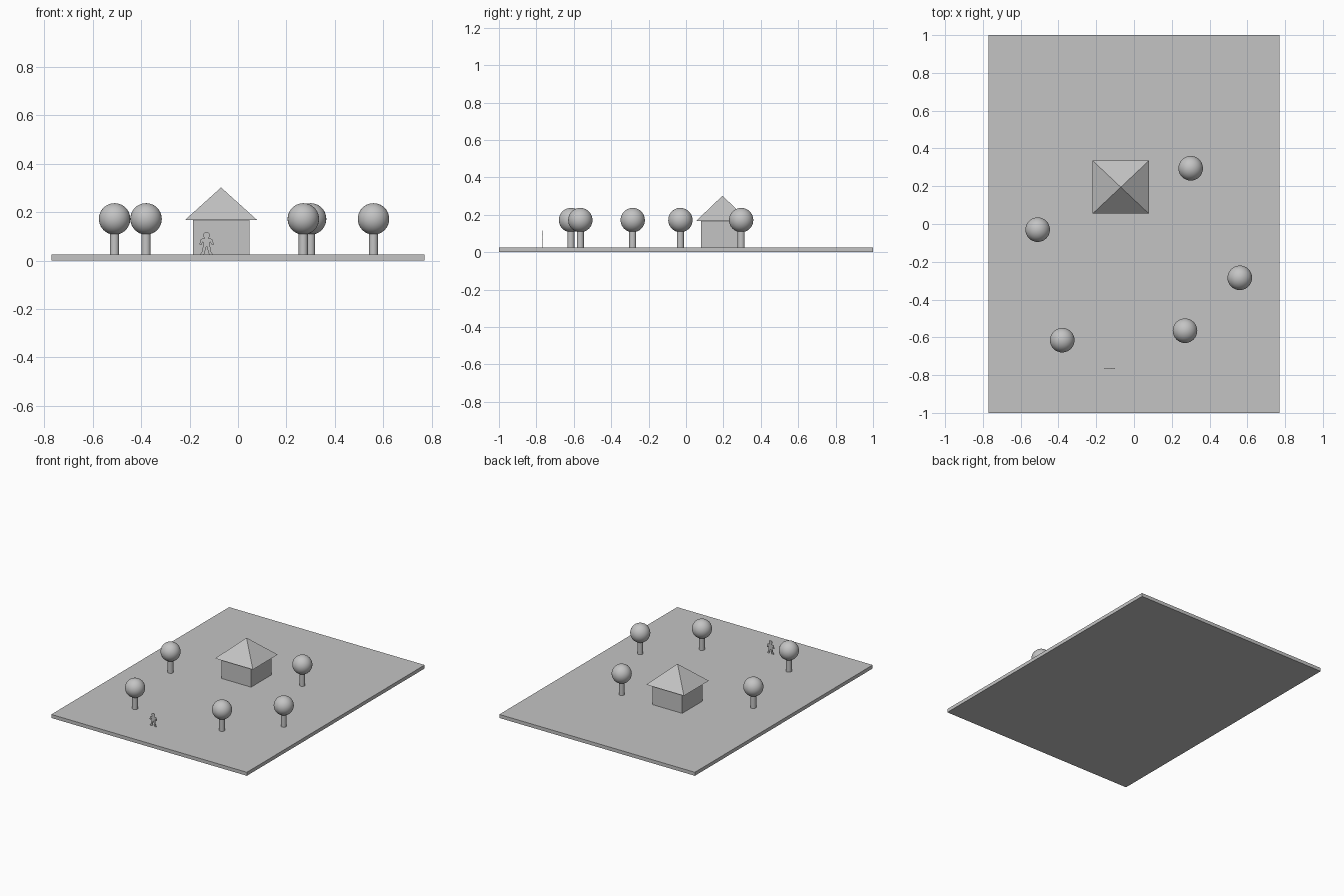
import bpy
import bmesh
import math
from mathutils import Matrix

old = bpy.data.objects.get("Cube")
if old:
    bpy.data.objects.remove(old, do_unlink=True)

grey = bpy.data.materials.new("plain_grey")
grey.use_nodes = True
COLOUR = (0.55, 0.55, 0.55, 1)
grey.diffuse_color = COLOUR
grey.node_tree.nodes["Principled BSDF"].inputs["Base Color"].default_value = COLOUR

GROUND = 0.025


def finish(name, bm, smooth=False):
    bmesh.ops.recalc_face_normals(bm, faces=bm.faces)
    mesh = bpy.data.meshes.new(name)
    bm.to_mesh(mesh)
    bm.free()
    mesh.materials.append(grey)
    obj = bpy.data.objects.new(name, mesh)
    bpy.context.collection.objects.link(obj)
    if smooth:
        bpy.ops.object.select_all(action="DESELECT")
        obj.select_set(True)
        bpy.context.view_layer.objects.active = obj
        bpy.ops.object.shade_smooth_by_angle(angle=math.radians(40))
    return obj


def box(name, size, centre):
    bm = bmesh.new()
    bmesh.ops.create_cube(bm, size=1)
    bmesh.ops.scale(bm, vec=size, verts=bm.verts)
    bmesh.ops.translate(bm, vec=centre, verts=bm.verts)
    return finish(name, bm)


def tree(index, x, y):
    trunk = bmesh.new()
    bmesh.ops.create_cone(trunk, cap_ends=True, segments=24, radius1=0.019,
                          radius2=0.019, depth=0.1,
                          matrix=Matrix.Translation((x, y, GROUND + 0.05)))
    finish(f"tree_trunk_{index}", trunk, True)
    crown = bmesh.new()
    bmesh.ops.create_uvsphere(crown, u_segments=32, v_segments=20, radius=0.065,
                              matrix=Matrix.Translation((x, y, 0.172)))
    finish(f"tree_crown_{index}", crown, True)


# Ground slab
box("ground", (1.54, 2, GROUND), (0, 0, GROUND / 2))

# House: square walls under an overhanging pyramid roof
HX, HY = -0.07, 0.195
box("house_walls", (0.234, 0.23, 0.143), (HX, HY, GROUND + 0.0715))
roof = bmesh.new()
bmesh.ops.create_cone(roof, cap_ends=True, segments=4, radius1=math.sqrt(0.5),
                      radius2=0, depth=1,
                      matrix=Matrix.Rotation(math.pi / 4, 4, "Z"))
bmesh.ops.scale(roof, vec=(0.297, 0.28, 0.134), verts=roof.verts)
bmesh.ops.translate(roof, vec=(HX, HY, 0.168 + 0.067), verts=roof.verts)
finish("house_roof", roof)

# Trees
spots = [(-0.51, -0.03), (-0.38, -0.615), (0.27, -0.565), (0.56, -0.285), (0.30, 0.295)]
for i, (x, y) in enumerate(spots, 1):
    tree(i, x, y)

# Standing figure: a thin mirrored cut-out with head, bent arms and parted legs
half = [(0, 0.036), (0.010, 0), (0.026, 0), (0.018, 0.012), (0.014, 0.040),
        (0.014, 0.054), (0.022, 0.040), (0.030, 0.042), (0.023, 0.064),
        (0.008, 0.067), (0.013, 0.074), (0.013, 0.086), (0.007, 0.091)]
outline = half + [(-x, z) for x, z in reversed(half[1:])]
figure = bmesh.new()
verts = [figure.verts.new((x - 0.13, -0.768, GROUND + z)) for x, z in outline]
face = figure.faces.new(verts)
back = bmesh.ops.extrude_face_region(figure, geom=[face])
moved = [v for v in back["geom"] if isinstance(v, bmesh.types.BMVert)]
bmesh.ops.translate(figure, vec=(0, 0.003, 0), verts=moved)
finish("standing_figure", figure)
